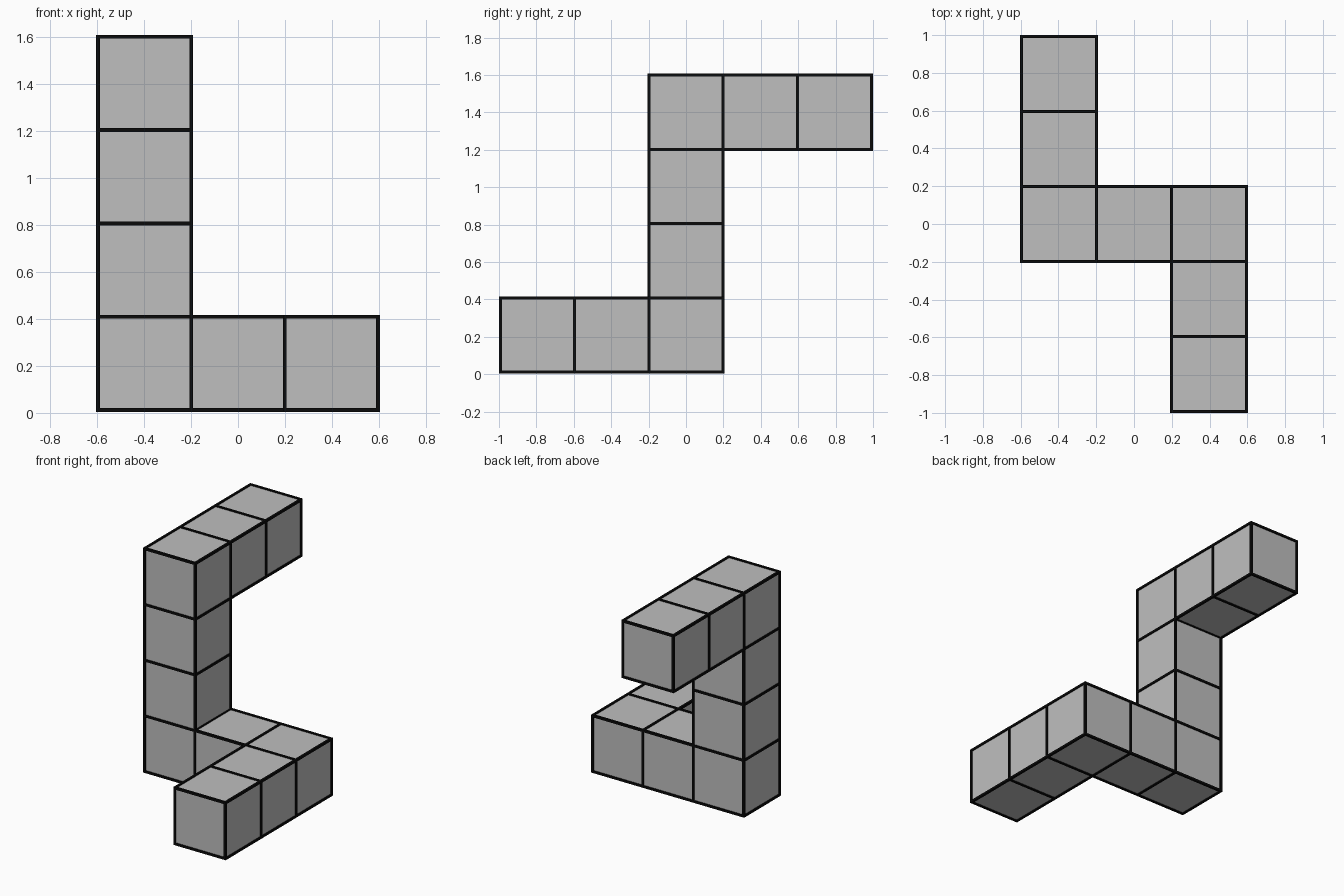
import bpy
import bmesh
from mathutils import Vector

if "Cube" in bpy.data.objects:
    bpy.data.objects.remove(bpy.data.objects["Cube"], do_unlink=True)

SIDE = 0.397      # cube size
BASE = 0.012      # height of the lowest edges
LINE = 0.016      # thickness of the edge bars


def make_material(name, rgb):
    mat = bpy.data.materials.new(name)
    mat.use_nodes = True
    colour = (*rgb, 1)
    mat.diffuse_color = colour
    mat.node_tree.nodes["Principled BSDF"].inputs["Base Color"].default_value = colour
    return mat


grey = make_material("grey", (0.52, 0.52, 0.52))
black = make_material("black", (0.003, 0.003, 0.003))


def add_box(bm, centre, size):
    verts = bmesh.ops.create_cube(bm, size=1)["verts"]
    bmesh.ops.scale(bm, vec=size, verts=verts)
    bmesh.ops.translate(bm, vec=centre, verts=verts)


def finish(bm, name, mat):
    mesh = bpy.data.meshes.new(name)
    bm.to_mesh(mesh)
    bm.free()
    mesh.materials.append(mat)
    obj = bpy.data.objects.new(name, mesh)
    bpy.context.collection.objects.link(obj)
    return obj


# Grid cells of the bent chain: front arm, bottom row, column, rear arm
arms = {
    "front_arm": [(1, -2, 0), (1, -1, 0)],
    "bottom_row": [(1, 0, 0), (0, 0, 0), (-1, 0, 0)],
    "column": [(-1, 0, 1), (-1, 0, 2), (-1, 0, 3)],
    "rear_arm": [(-1, 1, 3), (-1, 2, 3)],
}

edges = set()
for arm, cells in arms.items():
    for number, cell in enumerate(cells, 1):
        centre = Vector(cell) * SIDE + Vector((0, 0, BASE + SIDE / 2))
        bm = bmesh.new()
        add_box(bm, centre, (SIDE, SIDE, SIDE))
        finish(bm, f"{arm}_cube_{number}", grey)
        # Collect the cube's twelve edges once each, in half-cell steps
        for axis in range(3):
            for a in (-1, 1):
                for b in (-1, 1):
                    step = [2 * c for c in cell]
                    step[(axis + 1) % 3] += a
                    step[(axis + 2) % 3] += b
                    edges.add((axis, *step))

# Dark bars along all cube edges
bm = bmesh.new()
for axis, *step in sorted(edges):
    centre = Vector(step) * SIDE / 2 + Vector((0, 0, BASE + SIDE / 2))
    size = [LINE] * 3
    size[axis] = SIDE + LINE
    add_box(bm, centre, size)
finish(bm, "edge_bars", black)
